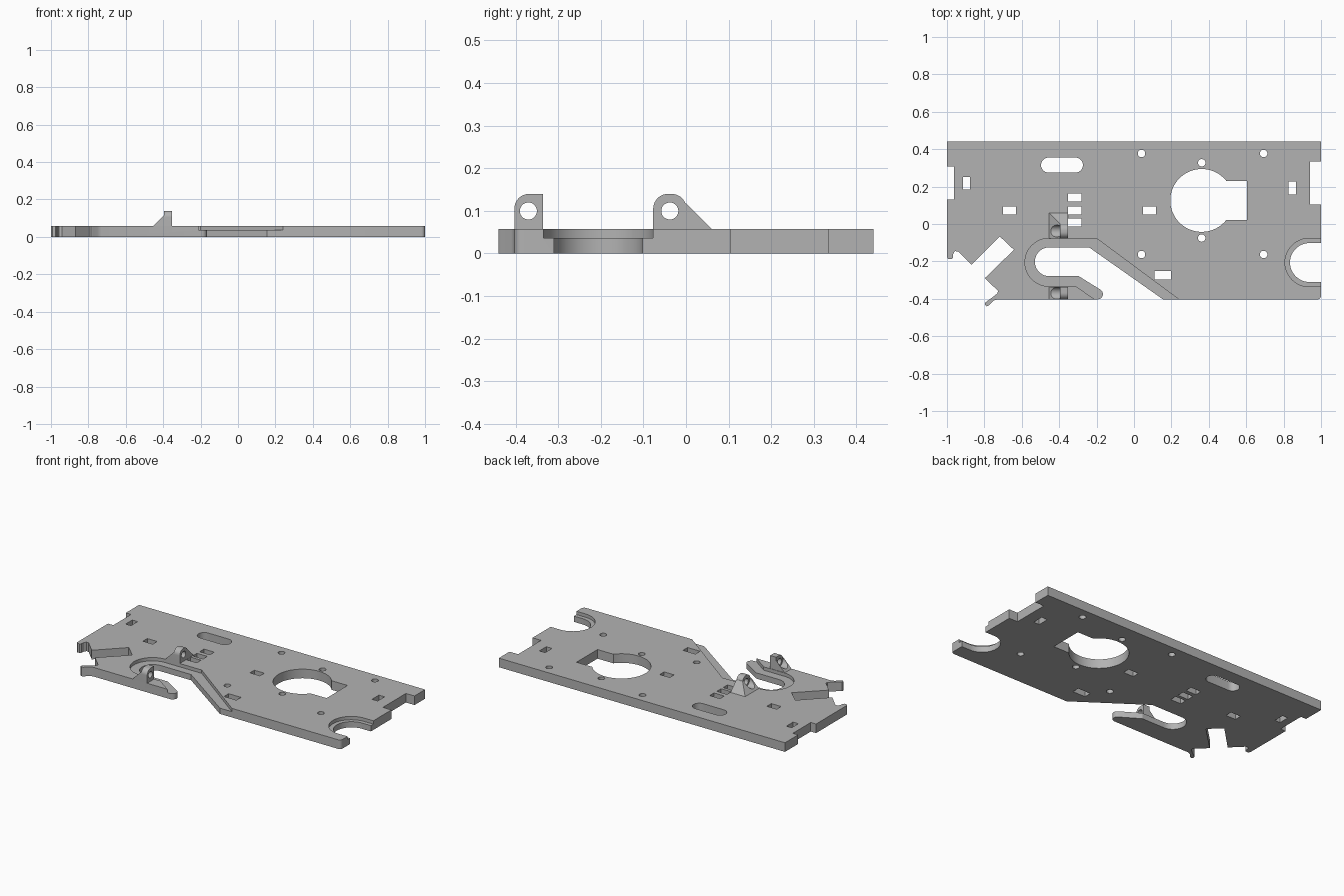
import bpy, bmesh, math
from mathutils import Vector

if "Cube" in bpy.data.objects:
    bpy.data.objects.remove(bpy.data.objects["Cube"])

T, LEDGE, TOP = 0.0575, 0.0364, 0.1397   # plate top, recess floor, lug top
YB = -0.403                              # front edge of the plate

grey = bpy.data.materials.new("satin_grey")
grey.diffuse_color = (0.45, 0.45, 0.45, 1)
grey.use_nodes = True
grey.node_tree.nodes["Principled BSDF"].inputs["Base Color"].default_value = grey.diffuse_color


def arc(cx, cy, r, a0, a1, n=24):
    return [(cx + r * math.cos(math.radians(a0 + (a1 - a0) * i / n)),
             cy + r * math.sin(math.radians(a0 + (a1 - a0) * i / n))) for i in range(n + 1)]


def circle(cx, cy, r, n=48):
    return arc(cx, cy, r, 0, 360, n)[:-1]


def rect(x0, x1, y0, y1):
    return [(x0, y0), (x1, y0), (x1, y1), (x0, y1)]


def prism(name, pts, lo, hi, axis="z"):
    """Extrude a 2D profile along an axis (x: profile is yz, y: profile is xz)."""
    place = {"z": lambda a, b, h: (a, b, h),
             "x": lambda a, b, h: (h, a, b),
             "y": lambda a, b, h: (a, h, b)}[axis]
    bm = bmesh.new()
    face = bm.faces.new([bm.verts.new(place(a, b, lo)) for a, b in pts])
    ext = bmesh.ops.extrude_face_region(bm, geom=[face])
    bmesh.ops.translate(bm, vec=Vector(place(0, 0, hi - lo)),
                        verts=[v for v in ext["geom"] if isinstance(v, bmesh.types.BMVert)])
    bmesh.ops.recalc_face_normals(bm, faces=bm.faces)
    me = bpy.data.meshes.new(name)
    bm.to_mesh(me)
    bm.free()
    me.materials.append(grey)
    ob = bpy.data.objects.new(name, me)
    bpy.context.collection.objects.link(ob)
    return ob


def boolean(ob, tool, op="DIFFERENCE"):
    """Apply a boolean and discard the tool."""
    tool.hide_render = True
    mod = ob.modifiers.new("cut", "BOOLEAN")
    mod.object, mod.operation, mod.solver = tool, op, "EXACT"
    bpy.context.view_layer.update()
    me = bpy.data.meshes.new_from_object(ob.evaluated_get(bpy.context.evaluated_depsgraph_get()))
    ob.modifiers.clear()
    ob.data = me
    bpy.data.objects.remove(tool)


def finish(ob):
    bpy.ops.object.select_all(action="DESELECT")
    ob.select_set(True)
    bpy.context.view_layer.objects.active = ob
    bpy.ops.object.shade_smooth_by_angle(angle=math.radians(30))


# Plate outline: side notches, angled corner slot and small corner hook
outline = [(-1, 0.44), (-1, 0.308), (-0.963, 0.308), (-0.963, 0.13), (-1, 0.13),
           (-1, -0.178), (-0.992, -0.188), (-0.975, -0.188), (-0.968, -0.18),
           (-0.966, -0.157), (-0.957, -0.145), (-0.941, -0.147),
           (-0.869, -0.219), (-0.717, -0.067), (-0.642, -0.138), (-0.797, -0.289),
           (-0.727, -0.358), (-0.73, -0.37), (-0.745, -0.383), (-0.795, -0.42),
           (-0.797, -0.432), (-0.787, -0.44), (-0.775, -0.435), (-0.752, -0.41), (-0.73, YB)]
outline += arc(0.98, YB + 0.02, 0.02, -90, 0, 6)
outline += [(1, 0.104), (0.94, 0.104), (0.94, 0.334), (1, 0.334), (1, 0.44)]
plate = prism("base_plate", outline, 0, T)

# Shallow stepped recesses around the two open slots
track_recess = arc(-0.455, -0.205, 0.128, 90, 270) + [
    (-0.31, -0.333), (-0.143, -0.45), (0.303, -0.45), (-0.20, -0.077)]
end_recess = arc(0.936, -0.206, 0.129, 90, 270) + [(1.1, -0.335), (1.1, -0.077)]
for pts in (track_recess, end_recess):
    boolean(plate, prism("recess_cutter", pts, LEDGE, 0.1))

# Open slots, round holes, windows: all cut right through
track_slot = arc(-0.453, -0.202, 0.077, 90, 270) + [(-0.295, -0.279)]
track_slot += arc(-0.194, -0.375, 0.028, 55, -90, 10) + [
    (-0.194, -0.45), (0.222, -0.45), (-0.24, -0.125)]
end_slot = arc(0.938, -0.206, 0.104, 90, 270) + [(1.1, -0.31), (1.1, -0.102)]
long_hole = arc(-0.457, 0.315, 0.04, 90, 270, 16) + arc(-0.313, 0.315, 0.04, -90, 90, 16)
dx = math.degrees(math.asin(0.105 / 0.168))
keyhole = arc(0.362, 0.126, 0.168, dx, 360 - dx, 56) + [(0.604, 0.021), (0.604, 0.231)]
through = [track_slot, end_slot, long_hole, keyhole]
through += [circle(x, y, 0.02, 24) for x in (0.04, 0.693) for y in (0.377, -0.163)]
through += [circle(0.362, y, 0.02, 24) for y in (0.327, -0.075)]
through += [rect(-0.352, -0.28, y, y + 0.043) for y in (-0.013, 0.05, 0.12)]
through += [rect(-0.70, -0.631, 0.05, 0.094), rect(0.048, 0.118, 0.05, 0.094),
            rect(-0.914, -0.877, 0.184, 0.25), rect(0.826, 0.866, 0.158, 0.227),
            rect(0.11, 0.197, -0.297, -0.251)]
for pts in through:
    boolean(plate, prism("through_cutter", pts, -0.05, 0.1))
finish(plate)

# Pivot lugs: side profile trimmed by a sloped buttress, bored for a pin
Z0 = T - 0.003
front = [(YB, Z0), (-0.336, Z0), (-0.336, TOP)] + arc(YB + 0.035, TOP - 0.035, 0.035, 90, 180, 10)
rear = [(-0.077, Z0), (0.063, Z0), (0.06, T), (0.001, 0.1165)]
rear += arc(-0.034, TOP - 0.035, 0.035, 20, 90, 10) + arc(-0.042, TOP - 0.035, 0.035, 90, 180, 10)
buttress = [(-0.458, Z0), (-0.395, 0.1175), (-0.395, 0.2), (-0.353, 0.2), (-0.353, Z0 - 0.01),
            (-0.458, Z0 - 0.01)]
for name, profile, yc in (("front_lug", front, -0.37), ("rear_lug", rear, -0.038)):
    lug = prism(name, profile, -0.5, -0.3, "x")
    boolean(lug, prism("buttress_trim", buttress, -0.6, 0.3, "y"), "INTERSECT")
    boolean(lug, prism("pin_bore", circle(yc, 0.0995, 0.02, 32), -0.6, -0.2, "x"))
    boolean(lug, prism("head_bore", circle(yc, 0.0995, 0.032, 32), -0.6, -0.395, "x"))
    finish(lug)
